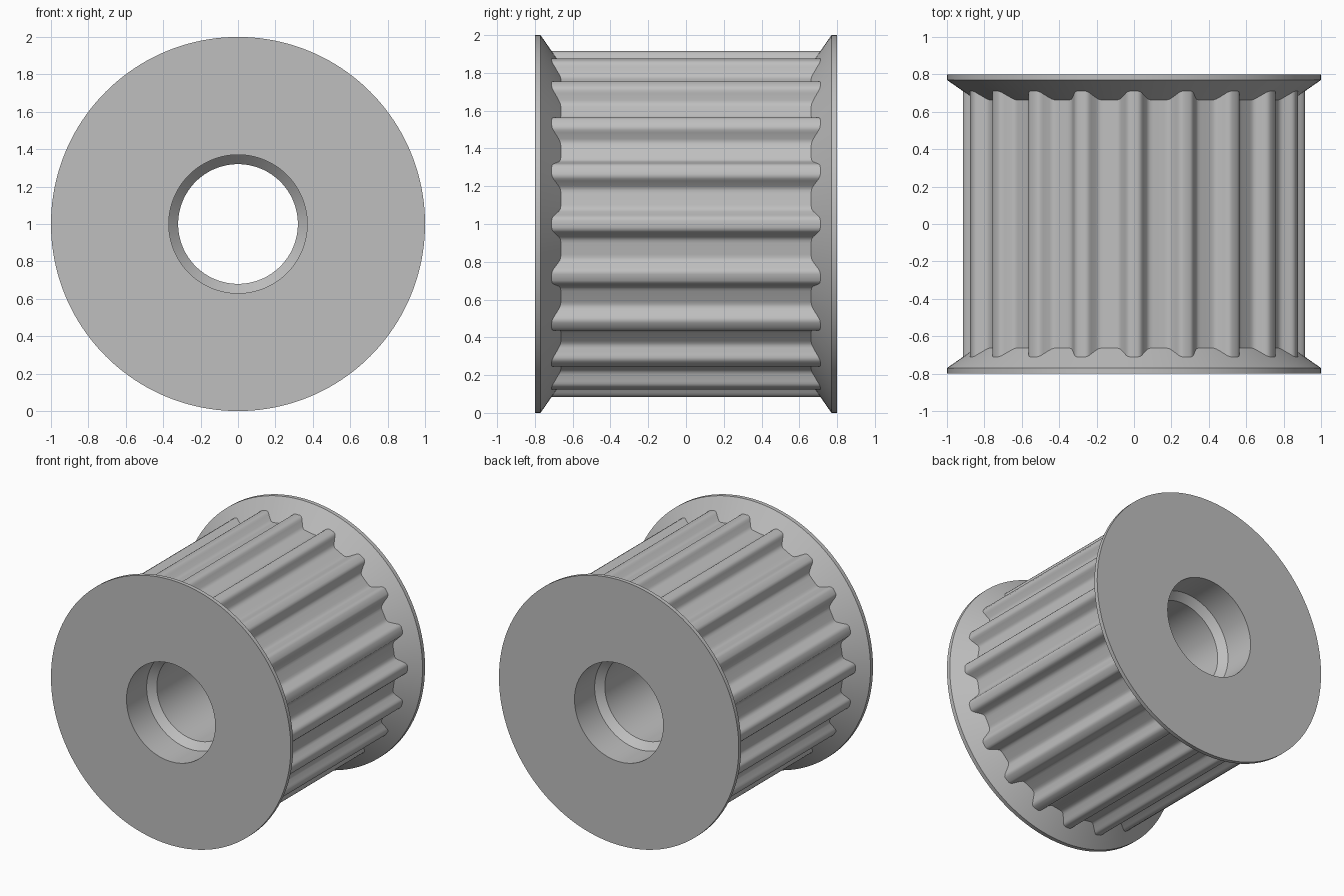
import bpy, bmesh
from math import radians, pi, sin, cos

cube = bpy.data.objects.get("Cube")
if cube:
    bpy.data.objects.remove(cube, do_unlink=True)

TEETH = 20
SEGMENTS = 160
CENTRE_Z = 1.0

metal = bpy.data.materials.new("grey metal")
metal.use_nodes = True
grey = (0.52, 0.52, 0.52, 1)
metal.diffuse_color = grey
metal.node_tree.nodes["Principled BSDF"].inputs["Base Color"].default_value = grey


def bridge_rings(bm, rings, close):
    """Join consecutive rings of vertices with quads."""
    pairs = list(zip(rings, rings[1:]))
    if close:
        pairs.append((rings[-1], rings[0]))
    for a, b in pairs:
        n = len(a)
        for i in range(n):
            j = (i + 1) % n
            bm.faces.new((a[i], a[j], b[j], b[i]))


def finish(name, bm):
    bmesh.ops.recalc_face_normals(bm, faces=bm.faces)
    mesh = bpy.data.meshes.new(name)
    bm.to_mesh(mesh)
    bm.free()
    mesh.materials.append(metal)
    obj = bpy.data.objects.new(name, mesh)
    bpy.context.collection.objects.link(obj)
    bpy.ops.object.select_all(action='DESELECT')
    obj.select_set(True)
    bpy.context.view_layer.objects.active = obj
    bpy.ops.object.shade_smooth_by_angle(angle=radians(30))
    return obj


# Flanged hub: half profile (radius, y) from the bore out to the core, mirrored in y
half = [(0.32, 0.51), (0.37, 0.56), (0.37, 0.8), (1.0, 0.8),
        (1.0, 0.77), (0.82, 0.645)]
profile = half + [(r, -y) for r, y in reversed(half)]
bm = bmesh.new()
rings = []
for r, y in profile:
    angles = [2 * pi * i / SEGMENTS for i in range(SEGMENTS)]
    rings.append([bm.verts.new((r * sin(a), y, CENTRE_Z + r * cos(a))) for a in angles])
bridge_rings(bm, rings, close=True)
finish("flanged_hub", bm)

# Toothed sleeve: half tooth (sideways offset, radius) from tip to root, mirrored
# and repeated round the axis; its ends sit inside the flanges
side = [(0.018, 0.915), (0.031, 0.911), (0.041, 0.902), (0.048, 0.89),
        (0.067, 0.859), (0.075, 0.849), (0.087, 0.842), (0.102, 0.839)]
tooth = [(-x, r) for x, r in reversed(side)] + side
bm = bmesh.new()
rings = []
for y in (-0.73, 0.73):
    ring = []
    for k in range(TEETH):
        a = 2 * pi * k / TEETH
        for x, r in tooth:
            ring.append(bm.verts.new((x * cos(a) + r * sin(a), y,
                                      CENTRE_Z + r * cos(a) - x * sin(a))))
    rings.append(ring)
bridge_rings(bm, rings, close=False)
finish("toothed_sleeve", bm)
